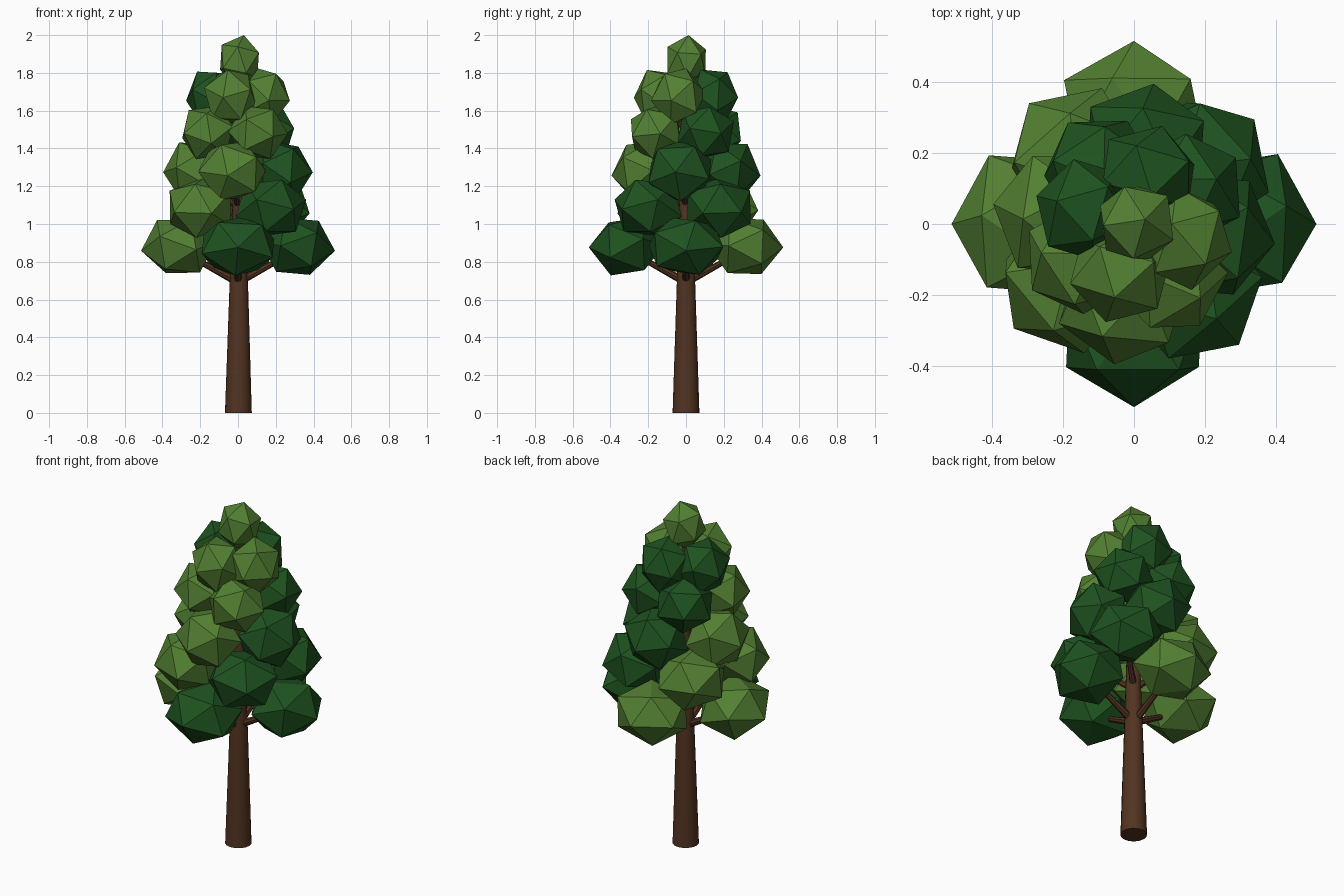
import bpy
from math import radians, cos, sin
from mathutils import Vector, Matrix

cube = bpy.data.objects.get("Cube")
if cube:
    bpy.data.objects.remove(cube, do_unlink=True)


def material(name, rgb):
    m = bpy.data.materials.new(name)
    m.use_nodes = True
    m.diffuse_color = (*rgb, 1)
    m.node_tree.nodes["Principled BSDF"].inputs["Base Color"].default_value = (*rgb, 1)
    return m


light_green = material("light green leaves", (0.085, 0.215, 0.032))
dark_green = material("dark green leaves", (0.013, 0.085, 0.014))
bark = material("brown bark", (0.085, 0.034, 0.015))


def limb(name, start, end, r1, r2, sides):
    """Tapered round limb between two points."""
    start, end = Vector(start), Vector(end)
    axis = end - start
    bpy.ops.mesh.primitive_cone_add(vertices=sides, radius1=r1, radius2=r2, depth=axis.length)
    ob = bpy.context.object
    ob.name = name
    ob.matrix_world = (Matrix.Translation((start + end) / 2)
                       @ axis.to_track_quat('Z', 'Y').to_matrix().to_4x4())
    ob.data.materials.append(bark)
    bpy.ops.object.shade_smooth_by_angle(angle=radians(40))


def clump(name, centre, angle, size, roll, tilt, mat):
    """Faceted leaf clump with one corner pointing outward; size = outward, sideways, up."""
    bpy.ops.mesh.primitive_ico_sphere_add(subdivisions=1, radius=1)
    ob = bpy.context.object
    ob.name = name
    ob.data.transform(Matrix.Rotation(angle, 4, 'Z')
                      @ Matrix.Diagonal((*size, 1))
                      @ Matrix.Rotation(radians(90 - tilt), 4, 'Y')
                      @ Matrix.Rotation(radians(roll), 4, 'Z'))
    ob.location = centre
    ob.data.materials.append(mat)


# Trunk
limb("trunk", (0.002, 0, 0), (0.008, 0, 1.82), 0.071, 0.012, 16)

# Tiers of four clumps, each tier turned further round the trunk:
# height, distance from trunk, clump size (outward, sideways, up)
tiers = [
    (0.882, 0.315, (0.2, 0.22, 0.17)),
    (1.085, 0.265, (0.185, 0.205, 0.17)),
    (1.28, 0.23, (0.17, 0.19, 0.175)),
    (1.485, 0.192, (0.15, 0.165, 0.155)),
    (1.675, 0.147, (0.14, 0.15, 0.16)),
]
for i, (z, dist, size) in enumerate(tiers):
    for j in range(4):
        angle = radians(90 + 41 * i + 90 * j)
        x, y = dist * cos(angle), dist * sin(angle)
        limb(f"branch_{i + 1}_{j + 1}", (0, 0, z - 0.19), (x, y, z - 0.02),
             0.022 - 0.003 * i, 0.011, 8)
        clump(f"leaf_clump_{i + 1}_{j + 1}", (x, y, z), angle, size,
              18 + 25 * j + 40 * i, -8 if j % 2 else -2,
              light_green if j < 2 else dark_green)

# Crown tip
clump("crown_tip", (0.008, 0.003, 1.862), 0.4, (0.12, 0.12, 0.141), 20, 78, light_green)
